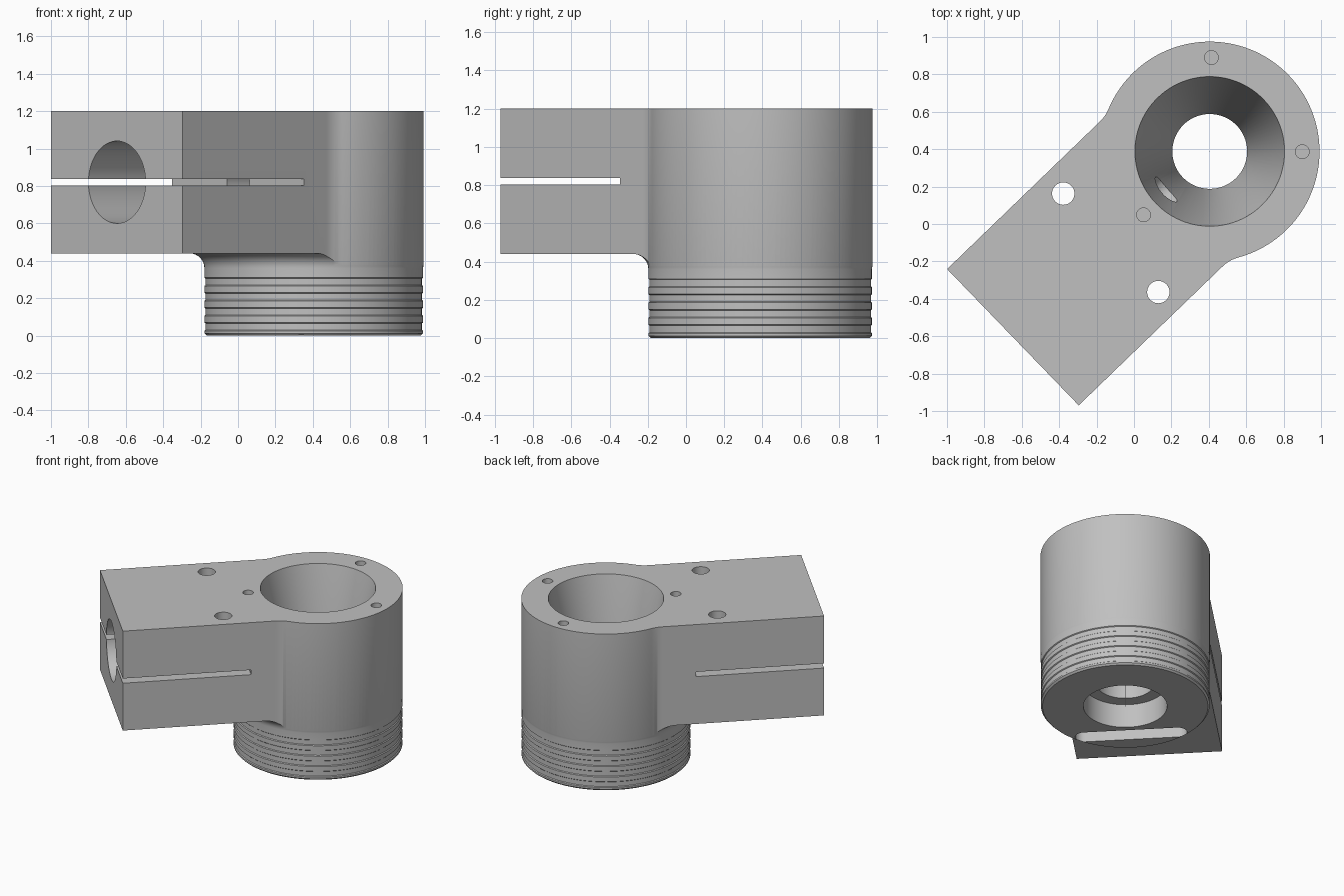
import bpy, bmesh, math
from mathutils import Matrix, Vector

cube = bpy.data.objects.get("Cube")
if cube:
    bpy.data.objects.remove(cube, do_unlink=True)

# Dimensions: the barrel axis is the local origin, the arm runs along local -x
TOP, ARM_BOTTOM, MID = 1.2, 0.44, 0.82
BARREL_R, BLEND_R, UNDER_R = 0.587, 0.2, 0.08
ARM_END, SLOT_END = -1.447, -0.547
SIDE = {1: 0.523, -1: 0.49}
ARM_V = 0.016
PLACE = Matrix.Translation((0.405, 0.388, 0)) @ Matrix.Rotation(math.radians(44), 4, 'Z')


def make_object(name, bm):
    bmesh.ops.recalc_face_normals(bm, faces=bm.faces)
    mesh = bpy.data.meshes.new(name)
    bm.to_mesh(mesh)
    bm.free()
    ob = bpy.data.objects.new(name, mesh)
    bpy.context.collection.objects.link(ob)
    return ob


def prism(name, outline, z0, z1):
    bm = bmesh.new()
    face = bm.faces.new([bm.verts.new((x, y, z0)) for x, y in outline])
    side = bmesh.ops.extrude_face_region(bm, geom=[face])["geom"]
    bmesh.ops.translate(bm, vec=(0, 0, z1 - z0),
                        verts=[v for v in side if isinstance(v, bmesh.types.BMVert)])
    return make_object(name, bm)


def revolve(name, profile, steps=128):
    """Turn a closed (radius, z) profile around the local z axis."""
    bm = bmesh.new()
    rings = []
    for i in range(steps):
        a = 2 * math.pi * i / steps
        rings.append([bm.verts.new((r * math.cos(a), r * math.sin(a), z)) for r, z in profile])
    n = len(profile)
    for i in range(steps):
        a, b = rings[i], rings[(i + 1) % steps]
        for j in range(n):
            k = (j + 1) % n
            bm.faces.new((a[j], a[k], b[k], b[j]))
    return make_object(name, bm)


def rod(name, start, end, r1, r2=None, sides=48):
    """Cylinder or cone between two points."""
    start, end = Vector(start), Vector(end)
    axis = end - start
    bm = bmesh.new()
    bmesh.ops.create_cone(bm, cap_ends=True, segments=sides, radius1=r1,
                          radius2=r1 if r2 is None else r2, depth=axis.length)
    turn = axis.to_track_quat('Z', 'Y').to_matrix().to_4x4()
    bm.transform(Matrix.Translation((start + end) / 2) @ turn)
    return make_object(name, bm)


def arc(cx, cy, r, a0, a1, steps):
    return [(cx + r * math.cos(a0 + (a1 - a0) * i / steps),
             cy + r * math.sin(a0 + (a1 - a0) * i / steps)) for i in range(steps + 1)]


def cut(body, cutter):
    bpy.context.view_layer.objects.active = body
    mod = body.modifiers.new("cut", 'BOOLEAN')
    mod.operation, mod.solver, mod.object = 'DIFFERENCE', 'EXACT', cutter
    bpy.ops.object.modifier_apply(modifier=mod.name)
    bpy.data.objects.remove(cutter, do_unlink=True)


# Plan outline: round barrel blended into the rectangular arm
def blend(s):
    h = SIDE[s]
    u = -math.sqrt((BARREL_R + BLEND_R) ** 2 - (h + BLEND_R) ** 2)
    v = h + BLEND_R
    pts = arc(u, v, BLEND_R, -math.pi / 2, math.atan2(-v, -u), 12)
    return [(x, s * y) for x, y in pts], math.atan2(s * v, u)

low, low_angle = blend(-1)
high, high_angle = blend(1)
outline = [(ARM_END, SIDE[1]), (ARM_END, -SIDE[-1])] + low
outline += arc(0, 0, BARREL_R, low_angle, high_angle, 96)[1:-1] + high[::-1]
body = prism("clamp_body", outline, 0, TOP)

# Underside of the arm, its fillet, and the ringed lower barrel
inner = BARREL_R - 0.002
profile = [(inner - 0.012, -0.1), (inner - 0.012, 0.0), (inner, 0.012)]
for i in range(4):
    z = 0.06 + 0.08 * i
    profile += [(inner, z - 0.035), (inner - 0.006, z - 0.03),
                (inner - 0.006, z + 0.005), (inner, z + 0.01)]
profile += arc(inner + UNDER_R, ARM_BOTTOM - UNDER_R, UNDER_R, math.pi, math.pi / 2, 10)
profile += [(2.2, ARM_BOTTOM), (2.2, -0.1)]
cut(body, revolve("underside_cutter", profile))

# Tapered cavity, through hole and bottom counterbore
cavity = [(0.4, TOP + 0.05), (0.4, TOP), (0.2, 0.25), (0.2, 0.18), (0.29, 0.18), (0.29, -0.1)]
core = [(0.001, -0.1), (0.001, TOP + 0.05)]
cut(body, revolve("cavity_cutter", cavity + core, 96))

# Clamp bore and the narrow passage into the cavity
cut(body, rod("bore_cutter", (ARM_END - 0.1, ARM_V, MID), (SLOT_END - 0.001, ARM_V, MID), 0.22, sides=64))
cut(body, rod("passage_cutter", (SLOT_END - 0.1, ARM_V, MID), (-0.15, ARM_V, MID), 0.087))

# Clamping slot
slot = [(-2, -1), (SLOT_END, -1), (SLOT_END, 1), (-2, 1)]
cut(body, prism("slot_cutter", slot, MID - 0.018, MID + 0.018))

# Clamp screw holes with hexagonal nut pockets below
for u in (-1.264, -0.72):
    for v in (ARM_V - 0.366, ARM_V + 0.366):
        cut(body, rod("screw_cutter", (u, v, 0.3), (u, v, TOP + 0.1), 0.06, sides=32))
        cut(body, rod("nut_cutter", (u, v, 0.3), (u, v, ARM_BOTTOM + 0.1), 0.105, sides=6))

# Three small blind holes around the rim
for u, v in ((0.355, 0.355), (0.355, -0.345), (-0.49, 0.002)):
    cut(body, rod("rim_hole_cutter", (u, v, TOP - 0.22), (u, v, TOP + 0.1), 0.037, sides=24))

# Round-ended groove in the bottom of the barrel
HALF, W = 0.325, 0.065
groove = arc(-0.395, HALF, W, 0, math.pi, 12) + arc(-0.395, -HALF, W, math.pi, 2 * math.pi, 12)
cut(body, prism("groove_cutter", groove, -0.1, 0.16))

# Turn into place, shade and colour
body.data.transform(PLACE)
grey = bpy.data.materials.new("machined_grey")
grey.use_nodes = True
colour = (0.53, 0.53, 0.53, 1)
grey.diffuse_color = colour
grey.node_tree.nodes["Principled BSDF"].inputs["Base Color"].default_value = colour
body.data.materials.clear()
body.data.materials.append(grey)
bpy.ops.object.select_all(action='DESELECT')
body.select_set(True)
bpy.context.view_layer.objects.active = body
bpy.ops.object.shade_smooth_by_angle(angle=math.radians(30))
